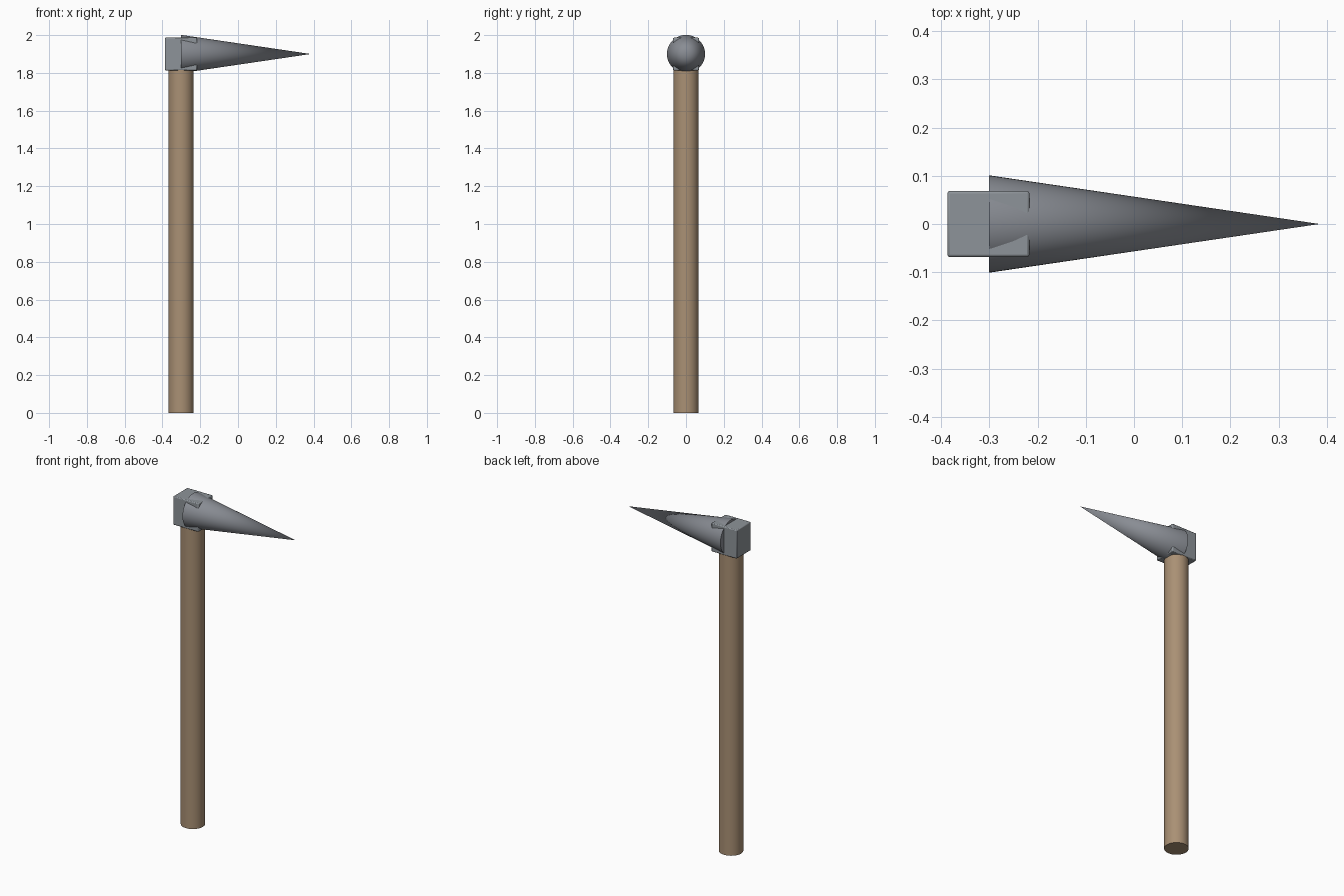
import bpy
import math

cube = bpy.data.objects.get("Cube")
if cube:
    bpy.data.objects.remove(cube, do_unlink=True)

HANDLE_X = -0.302
HEAD_Z = 1.9


def material(name, colour):
    mat = bpy.data.materials.new(name)
    mat.use_nodes = True
    mat.diffuse_color = (*colour, 1)
    bsdf = next(n for n in mat.node_tree.nodes if n.type == "BSDF_PRINCIPLED")
    bsdf.inputs["Base Color"].default_value = (*colour, 1)
    return mat


def finish(name, mat):
    obj = bpy.context.object
    obj.name = name
    obj.data.materials.append(mat)
    bpy.ops.object.transform_apply(location=False, rotation=True, scale=True)
    bpy.ops.object.shade_smooth_by_angle(angle=math.radians(35))
    return obj


wood = material("warm wood", (0.40, 0.28, 0.175))
steel = material("spike steel", (0.25, 0.265, 0.295))
iron = material("socket iron", (0.27, 0.295, 0.32))

# Round handle, ending inside the socket
top = 1.84
bpy.ops.mesh.primitive_cylinder_add(vertices=32, radius=0.067, depth=top,
                                    location=(HANDLE_X, 0, top / 2))
finish("handle", wood)

# Square socket block with softened edges
bpy.ops.mesh.primitive_cube_add(size=1, location=(HANDLE_X, 0, HEAD_Z))
bpy.context.object.scale = (0.17, 0.137, 0.173)
socket = finish("socket_block", iron)
bevel = socket.modifiers.new("soft edges", "BEVEL")
bevel.width = 0.005
bevel.segments = 2

# Long conical spike pointing along +x
base, tip = -0.301, 0.385
bpy.ops.mesh.primitive_cone_add(vertices=48, radius1=0.101, radius2=0,
                                depth=tip - base,
                                location=((base + tip) / 2, 0, HEAD_Z),
                                rotation=(0, math.pi / 2, 0))
finish("spike", steel)
